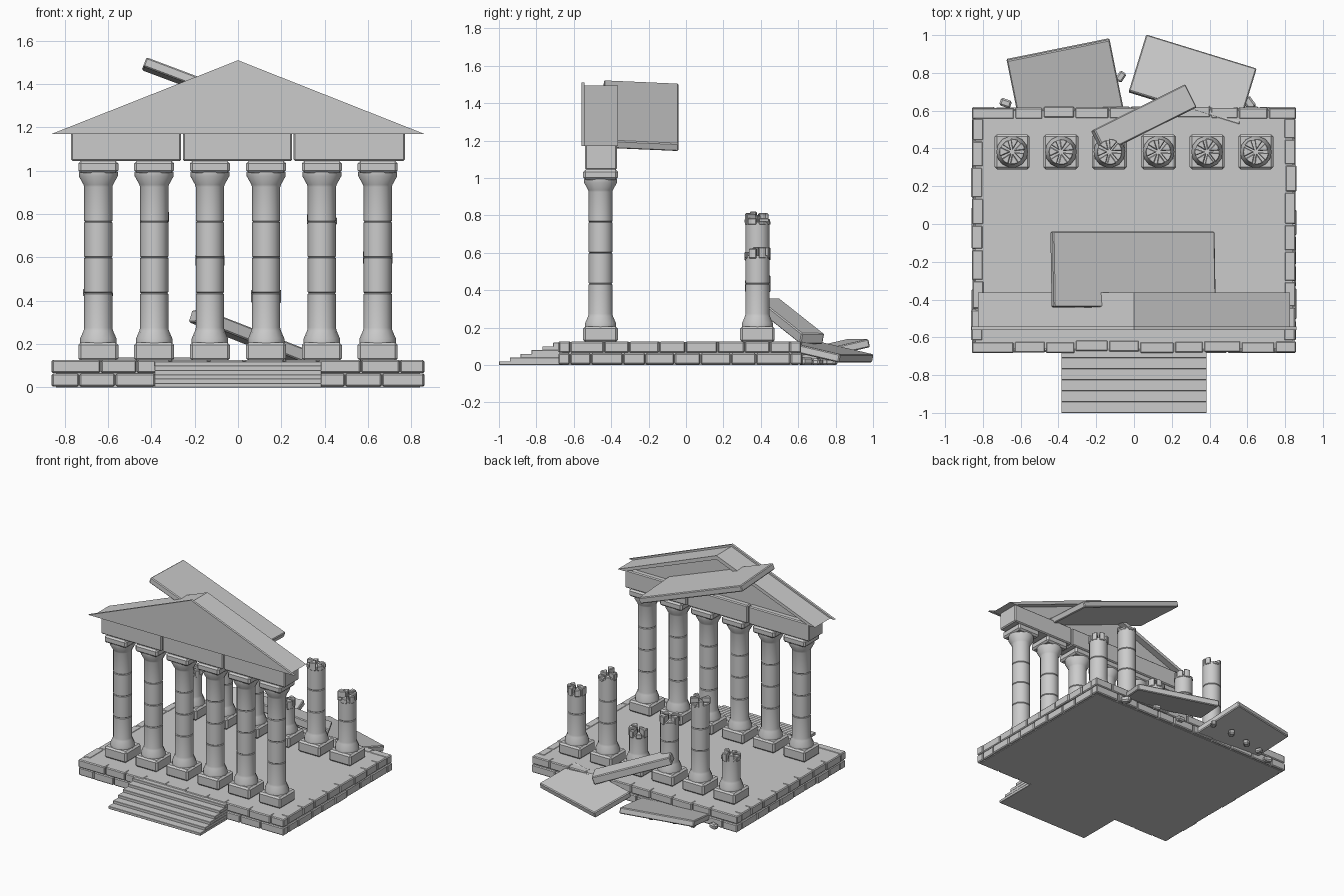
import bpy, bmesh, math, random
from mathutils import Vector, Matrix

random.seed(4)
if "Cube" in bpy.data.objects:
    bpy.data.objects.remove(bpy.data.objects["Cube"])

stone = bpy.data.materials.new("weathered_grey_stone")
stone.use_nodes = True
GREY = (0.6, 0.6, 0.6, 1)
stone.diffuse_color = GREY
bsdf = stone.node_tree.nodes["Principled BSDF"]
bsdf.inputs["Base Color"].default_value = GREY
bsdf.inputs["Roughness"].default_value = 0.9


def finish(bm, name, bevel=0):
    bmesh.ops.recalc_face_normals(bm, faces=bm.faces)
    mesh = bpy.data.meshes.new(name)
    bm.to_mesh(mesh)
    bm.free()
    mesh.materials.append(stone)
    obj = bpy.data.objects.new(name, mesh)
    bpy.context.collection.objects.link(obj)
    if bevel:
        mod = obj.modifiers.new("worn_edges", "BEVEL")
        mod.width = bevel
        mod.segments = 1
    return obj


def add_box(bm, lo, hi):
    lo, hi = Vector(lo), Vector(hi)
    m = Matrix.Translation((lo + hi) / 2) @ Matrix.Diagonal((*(hi - lo), 1))
    bmesh.ops.create_cube(bm, size=1, matrix=m)


def box(name, lo, hi, bevel=0):
    bm = bmesh.new()
    add_box(bm, lo, hi)
    return finish(bm, name, bevel)


def prism(name, outline, y0, y1):
    """Extrude an x-z outline along y."""
    bm = bmesh.new()
    face = bm.faces.new([bm.verts.new((x, y0, z)) for x, z in outline])
    out = bmesh.ops.extrude_face_region(bm, geom=[face])
    verts = [g for g in out["geom"] if isinstance(g, bmesh.types.BMVert)]
    bmesh.ops.translate(bm, verts=verts, vec=(0, y1 - y0, 0))
    return finish(bm, name)


def slab(name, centre, along, across, thick, bevel=0.006):
    """Tilted block: full length and width are given as vectors."""
    u, v = Vector(along), Vector(across)
    v -= u * (u.dot(v) / u.dot(u))
    w = u.cross(v).normalized() * thick
    m = Matrix((u, v, w)).transposed().to_4x4()
    bm = bmesh.new()
    bmesh.ops.create_cube(bm, size=1, matrix=Matrix.Translation(centre) @ m)
    return finish(bm, name, bevel)


def lathe(name, profile, x, y, sides=14):
    bm = bmesh.new()
    rings = []
    for r, z in profile:
        rings.append([bm.verts.new((x + r * math.cos(i * math.tau / sides),
                                    y + r * math.sin(i * math.tau / sides), z))
                      for i in range(sides)])
    for a, b in zip(rings, rings[1:]):
        for i in range(sides):
            j = (i + 1) % sides
            bm.faces.new((a[i], a[j], b[j], b[i]))
    bm.faces.new(rings[0])
    bm.faces.new(rings[-1])
    obj = finish(bm, name)
    for p in obj.data.polygons:
        p.use_smooth = len(p.vertices) == 4
    bpy.ops.object.select_all(action="DESELECT")
    obj.select_set(True)
    bpy.context.view_layer.objects.active = obj
    bpy.ops.object.shade_smooth_by_angle(angle=math.radians(30))
    return obj


# Platform core and two courses of edge bricks
X, FRONT, BACK, RIM = 0.86, -0.68, 0.62, 0.06
box("platform_core", (-X + 0.02, FRONT + 0.02, 0), (X - 0.02, BACK - 0.02, 0.122))


def split(start, end, count, shift):
    step = (end - start) / count
    cuts = [start + step * (i + random.uniform(-0.12, 0.12) + shift) for i in range(1, count)]
    cuts = [start] + cuts + [end]
    return zip(cuts, cuts[1:])


bm = bmesh.new()
for course in range(2):
    z0 = 0.004 + course * 0.062
    shift = 0.25 if course else -0.2
    for y0, y1, sign in ((FRONT, FRONT + RIM, -1), (BACK - RIM, BACK, 1)):
        for a, b in split(-X, X, 10, shift):
            j = random.uniform(-0.006, 0.004) * sign
            add_box(bm, (a + 0.002, y0 + j, z0), (b - 0.002, y1 + j, z0 + 0.059))
    for x0, x1, sign in ((-X, -X + RIM, -1), (X - RIM, X, 1)):
        for a, b in split(FRONT + RIM, BACK - RIM, 8, shift):
            j = random.uniform(-0.006, 0.002) * sign
            add_box(bm, (x0 + j, a + 0.002, z0), (x1 + j, b - 0.002, z0 + 0.059))
finish(bm, "platform_bricks", 0.006)

# Front stairs
bm = bmesh.new()
for i in range(6):
    add_box(bm, (-0.385, -1 + i * 0.058, 0 if i == 0 else i * 0.02 - 0.002),
            (0.385, FRONT + 0.03, (i + 1) * 0.02))
finish(bm, "front_stairs", 0.002)

# Columns
COLS = [-0.645, -0.387, -0.13, 0.13, 0.387, 0.645]
HALF, SHAFT = 0.0925, 0.065


def plinth(name, x, y, z0, z1):
    box(name, (x - HALF, y - HALF, z0), (x + HALF, y + HALF, z1), 0.012)


def shaft_profile(top):
    pts = [(0.084, 0.2), (0.084, 0.225), (0.068, 0.262), (SHAFT, 0.275)]
    z = 0.435
    while z < top - 0.03:
        pts += [(SHAFT, z - 0.004), (SHAFT - 0.004, z), (SHAFT, z + 0.004)]
        z += 0.165
    return pts + [(SHAFT, top)]


for n, x in enumerate(COLS, 1):
    y = -0.457
    plinth(f"front_column_base_{n}", x, y, 0.122, 0.207)
    lathe(f"front_column_shaft_{n}",
          shaft_profile(0.925) + [(0.068, 0.935), (0.09, 0.975), (0.09, 0.995)], x, y)
    plinth(f"front_column_capital_{n}", x, y, 0.99, 1.045)


def broken_top(name, x, y, z):
    """Ragged wedges of uneven height around the break."""
    bm = bmesh.new()
    count = 7
    for i in range(count):
        a0 = (i + random.uniform(0, 0.2)) * math.tau / count
        a1 = (i + random.uniform(0.8, 0.95)) * math.tau / count
        r = SHAFT + random.uniform(0, 0.006)
        flat = [(0.008, (a0 + a1) / 2), (r, a0), (r, (a0 + a1) / 2), (r, a1)]
        low, top = z - 0.06, z - random.choice((0, 0.008, 0.025, 0.04))
        rings = [[bm.verts.new((x + d * math.cos(a), y + d * math.sin(a), h)) for d, a in flat]
                 for h in (low, top)]
        bm.faces.new(rings[0])
        bm.faces.new(rings[1])
        for k in range(4):
            m = (k + 1) % 4
            bm.faces.new((rings[0][k], rings[0][m], rings[1][m], rings[1][k]))
    finish(bm, name, 0.004)


for n, (x, top) in enumerate(zip(COLS, (0.48, 0.82, 0.62, 0.45, 0.81, 0.63)), 1):
    y = 0.382
    plinth(f"back_column_base_{n}", x, y, 0.122, 0.207)
    lathe(f"back_column_shaft_{n}", shaft_profile(top - 0.045), x, y)
    broken_top(f"back_column_break_{n}", x, y, top)

# Entablature in three blocks
for n, (a, b) in enumerate(((-0.77, -0.262), (-0.255, 0.25), (0.257, 0.77)), 1):
    box(f"lintel_{n}", (a, -0.54, 1.045), (b, -0.37, 1.18), 0.007)

# Pediment: front plate, inner gable and the two roof slabs
prism("pediment_front", [(-0.86, 1.17), (0.86, 1.17), (0, 1.51)], -0.56, -0.543)
prism("pediment_gable", [(-0.77, 1.172), (0.77, 1.172), (0, 1.47)], -0.543, -0.41)
for side, s in (("right", -1), ("left", 1)):
    prism(f"roof_{side}", [(0, 1.495), (s * 0.825, 1.172), (s * 0.765, 1.172), (0, 1.465)],
          -0.543, -0.363)

# Slipped roof slab and fallen slabs
slab("slipped_roof_slab", (-0.005, -0.24, 1.333), (0.857, 0, -0.322), (0, 0.4, -0.02), 0.045)
slab("fallen_slab_right", (-0.365, 0.74, 0.075), (0.545, 0.11, 0), (-0.075, 0.37, 0.085), 0.045)
slab("fallen_slab_left", (0.31, 0.76, 0.07), (0.585, -0.18, 0), (0.09, 0.3, -0.07), 0.045)
slab("leaning_slab", (0.052, 0.555, 0.235), (0.485, 0.24, -0.19), (-0.065, 0.12, 0), 0.06)

# Rubble around the fallen slabs
for n, (x, y, size) in enumerate(((-0.68, 0.64, 0.03), (0.61, 0.64, 0.035), (-0.07, 0.78, 0.028),
                                  (-0.42, 0.72, 0.03), (-0.25, 0.76, 0.03), (-0.55, 0.7, 0.026),
                                  (0.15, 0.68, 0.03), (0.38, 0.7, 0.028)), 1):
    turn = random.uniform(0, math.pi)
    c, s = math.cos(turn) * size * 2, math.sin(turn) * size * 2
    slab(f"rubble_{n}", (x, y, size * 0.6), (c, s, 0), (-s * 0.7, c * 0.7, 0), size * 1.2, size * 0.3)
